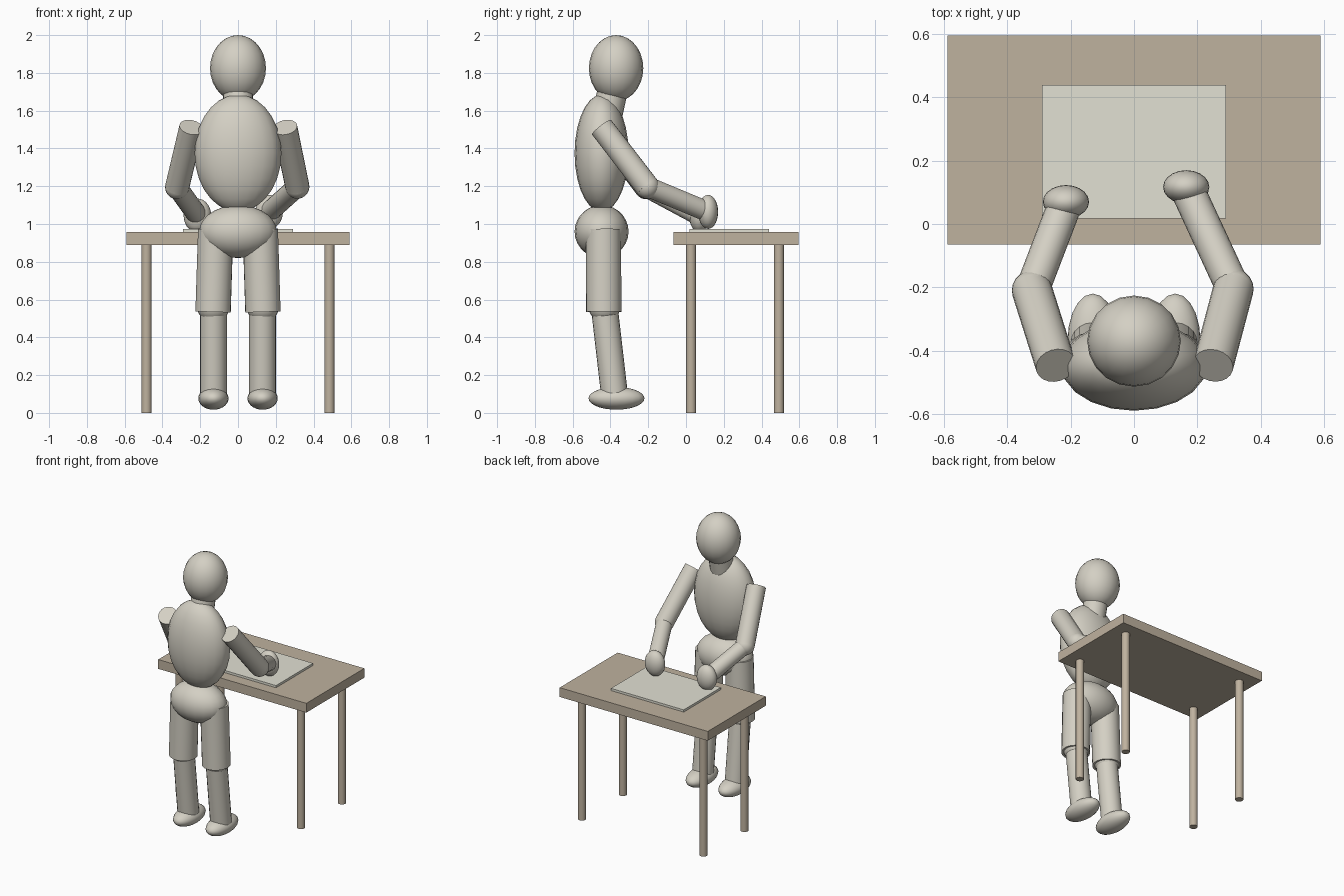
import bpy, math
from mathutils import Vector

if "Cube" in bpy.data.objects:
    bpy.data.objects.remove(bpy.data.objects["Cube"])


def material(name, rgb):
    m = bpy.data.materials.new(name)
    lin = [((c / 255 + 0.055) / 1.055) ** 2.4 for c in rgb]
    m.diffuse_color = (*lin, 1)
    m.use_nodes = True
    m.node_tree.nodes["Principled BSDF"].inputs["Base Color"].default_value = m.diffuse_color
    return m


BODY = material("warm grey", (212, 208, 196))
WOOD = material("light brown wood", (191, 178, 159))
PAPER = material("pale paper", (226, 225, 212))


def finish(name, mat, smooth=True):
    ob = bpy.context.object
    ob.name = name
    ob.data.materials.append(mat)
    bpy.ops.object.transform_apply(location=False, rotation=True, scale=True)
    if smooth:
        bpy.ops.object.shade_smooth_by_angle(angle=math.radians(40))
    return ob


def ellipsoid(name, centre, radii, tilt=0):
    bpy.ops.mesh.primitive_uv_sphere_add(segments=20, ring_count=14, radius=1,
                                         location=centre, rotation=(tilt, 0, 0))
    bpy.context.object.scale = radii
    return finish(name, BODY)


def limb(name, a, b, r1, r2=None, mat=BODY, sides=20):
    a, b = Vector(a), Vector(b)
    bpy.ops.mesh.primitive_cone_add(vertices=sides, radius1=r1, radius2=r2 or r1,
                                    depth=(b - a).length, location=(a + b) / 2)
    bpy.context.object.rotation_euler = (b - a).to_track_quat('Z', 'Y').to_euler()
    return finish(name, mat)


def box(name, lo, hi, mat):
    lo, hi = Vector(lo), Vector(hi)
    bpy.ops.mesh.primitive_cube_add(size=1, location=(lo + hi) / 2)
    bpy.context.object.scale = hi - lo
    return finish(name, mat, smooth=False)


# Table and sheet
box("table_top", (-0.59, -0.065, 0.89), (0.59, 0.595, 0.957), WOOD)
box("sheet", (-0.29, 0.018, 0.957), (0.29, 0.44, 0.973), PAPER)
for x in (-0.484, 0.484):
    for y in (0.027, 0.492):
        limb("table_leg", (x, y, 0), (x, y, 0.89), 0.027, mat=WOOD, sides=16)

# Head, neck, torso and pelvis
ellipsoid("head", (0, -0.37, 1.825), (0.148, 0.144, 0.175))
limb("neck", (0, -0.425, 1.54), (0, -0.39, 1.70), 0.08)
ellipsoid("torso", (0, -0.447, 1.375), (0.23, 0.143, 0.31))
ellipsoid("pelvis", (0, -0.447, 0.96), (0.205, 0.143, 0.14))

# Legs
for side, s in (("left", -1), ("right", 1)):
    limb(side + "_thigh", (s * 0.132, -0.435, 0.535), (s * 0.118, -0.438, 0.972), 0.094)
    ellipsoid(side + "_knee", (s * 0.131, -0.432, 0.565), (0.087, 0.085, 0.085))
    limb(side + "_shin", (s * 0.13, -0.378, 0.09), (s * 0.13, -0.43, 0.54), 0.071)
    ellipsoid(side + "_foot", (s * 0.13, -0.368, 0.077), (0.08, 0.148, 0.06))

# Arms reaching to the sheet, right arm a little further forward
arms = {
    "left": ((-0.247, -0.447, 1.512), (-0.322, -0.21, 1.195), (-0.215, 0.07, 1.045)),
    "right": ((0.25, -0.447, 1.512), (0.314, -0.205, 1.198), (0.165, 0.117, 1.064)),
}
for side, (shoulder, elbow, hand) in arms.items():
    limb(side + "_upper_arm", shoulder, elbow, 0.064)
    ellipsoid(side + "_elbow", elbow, (0.064, 0.064, 0.064))
    limb(side + "_forearm", elbow, hand, 0.054)
    ellipsoid(side + "_hand", hand, (0.073, 0.053, 0.09))
